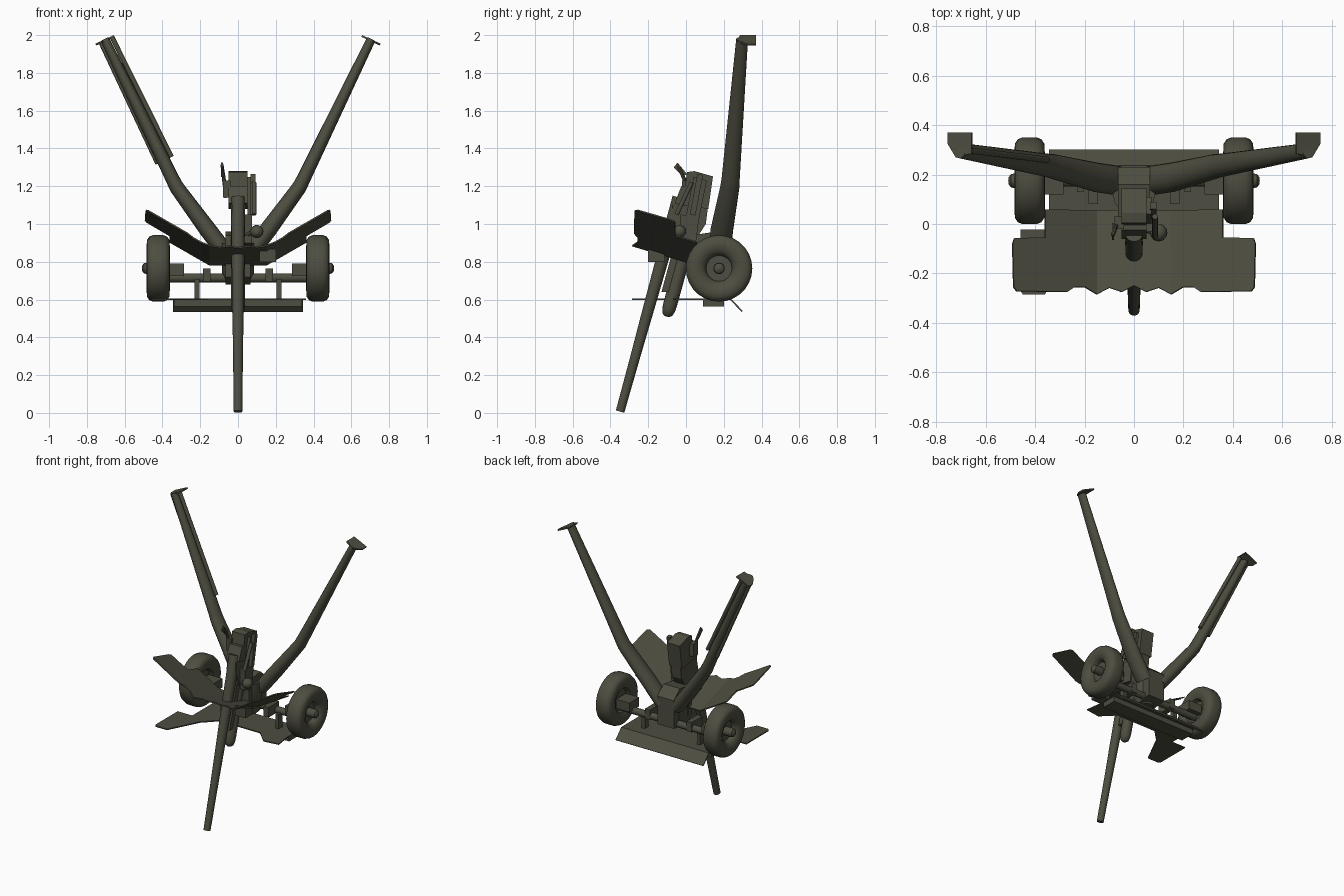
import bpy, bmesh, math
from mathutils import Vector

OLIVE = bpy.data.materials.new("dark_olive")
OLIVE.diffuse_color = (0.075, 0.075, 0.052, 1)


def make(name, bm, smooth=False):
    bmesh.ops.recalc_face_normals(bm, faces=bm.faces[:])
    me = bpy.data.meshes.new(name)
    bm.to_mesh(me)
    bm.free()
    me.materials.append(OLIVE)
    ob = bpy.data.objects.new(name, me)
    bpy.context.collection.objects.link(ob)
    if smooth:
        bpy.ops.object.select_all(action='DESELECT')
        ob.select_set(True)
        bpy.context.view_layer.objects.active = ob
        bpy.ops.object.shade_smooth_by_angle(angle=math.radians(40))
    return ob


def tube(name, pts, radii, sides=16, depth=1.0):
    """Rings along a path; depth stretches the section towards y."""
    bm = bmesh.new()
    pts = [Vector(p) for p in pts]
    whole = (pts[-1] - pts[0]).normalized()
    rings = []
    for i, p in enumerate(pts):
        d = whole
        if depth != 1.0:
            d = (pts[min(i + 1, len(pts) - 1)] - pts[max(i - 1, 0)]).normalized()
        ref = Vector((0, 1, 0)) if abs(d.y) < 0.9 else Vector((0, 0, 1))
        a = d.cross(ref).normalized()
        b = a.cross(d)
        r = radii[i]
        rings.append([bm.verts.new(p + a * r * math.cos(t) + b * r * depth * math.sin(t))
                      for t in (2 * math.pi * k / sides for k in range(sides))])
    for r0, r1 in zip(rings, rings[1:]):
        for k in range(sides):
            n = (k + 1) % sides
            bm.faces.new((r0[k], r0[n], r1[n], r1[k]))
    bm.faces.new(rings[0])
    bm.faces.new(rings[-1])
    return make(name, bm, True)


def prism(name, poly, x0, x1):
    """Side profile (y, z) extruded across x."""
    bm = bmesh.new()
    f = bm.faces.new([bm.verts.new((x0, y, z)) for y, z in poly])
    g = bmesh.ops.extrude_face_region(bm, geom=[f])
    bmesh.ops.translate(bm, vec=(x1 - x0, 0, 0),
                        verts=[v for v in g['geom'] if isinstance(v, bmesh.types.BMVert)])
    return make(name, bm)


def box(name, x0, x1, y0, y1, z0, z1):
    return prism(name, [(y0, z0), (y1, z0), (y1, z1), (y0, z1)], x0, x1)


def sheet(name, polys, thick=0.008):
    bm = bmesh.new()
    for poly in polys:
        bm.faces.new([bm.verts.new(p) for p in poly])
    bmesh.ops.remove_doubles(bm, verts=bm.verts[:], dist=1e-4)
    ob = make(name, bm)
    m = ob.modifiers.new("thickness", 'SOLIDIFY')
    m.thickness = thick
    m.offset = 0
    return ob


def axis(z, off=0.0):
    """Point on the tilted barrel line."""
    return (0, -0.349 + (z - 0.007) * 0.277 + off, z)


# barrel, recoil cylinder and cradle
tube("barrel", [axis(z) for z in (0.007, 0.3, 0.55, 0.9, 1.14)],
     [0.023, 0.026, 0.030, 0.035, 0.037], 20)
tube("recoil_cylinder", [axis(z, 0.108) for z in (0.51, 0.52, 0.545, 0.58, 1.0)],
     [0.012, 0.027, 0.035, 0.037, 0.037], 16)
prism("cradle", [(-0.13, 0.64), (-0.08, 0.64), (0.06, 1.05), (-0.01, 1.08)], -0.025, 0.025)

# breech
prism("breech_block", [(-0.06, 1.11), (-0.025, 1.2), (-0.005, 1.2), (0.005, 1.275), (0.045, 1.28),
                       (0.143, 1.252), (0.118, 1.08), (-0.03, 1.1)], -0.05, 0.05)
prism("breech_ring", [(-0.07, 1.1), (0.12, 1.12), (0.105, 1.0), (0.06, 0.93), (-0.04, 0.93),
                      (-0.075, 1.04)], -0.037, 0.037)
tube("breech_lever", [(-0.065, 0.0, 1.14), (-0.075, -0.01, 1.24), (-0.085, -0.045, 1.315)],
     [0.008, 0.01, 0.008], 8)
prism("lever_pad", [(-0.065, 1.30), (-0.045, 1.325), (0.005, 1.265), (-0.015, 1.25)], -0.089, -0.08)
box("lever_mount", -0.08, -0.04, -0.02, 0.03, 1.14, 1.23)

# sight and hand wheel gear on the right
prism("sight_plate", [(0.0, 1.04), (0.07, 1.03), (0.11, 1.23), (0.04, 1.25)], 0.05, 0.07)
prism("sight_rail", [(0.02, 1.05), (0.05, 1.045), (0.09, 1.26), (0.06, 1.265)], 0.065, 0.092)
tube("sight_tube", [(0.085, -0.05, 1.05), (0.085, 0.03, 1.22)], [0.012, 0.012], 10)
prism("elevation_box", [(-0.03, 0.9), (0.05, 0.88), (0.07, 1.04), (-0.03, 1.05)], 0.035, 0.075)
tube("elevation_knob", [(0.1, -0.035 + 0.035 * math.sin(a), 0.96 + 0.01 * math.sin(a))
                        for a in (-1.5, -0.9, -0.4, 0, 0.4, 0.9, 1.5)],
     [0.035 * math.cos(a) for a in (-1.5, -0.9, -0.4, 0, 0.4, 0.9, 1.5)], 14)
tube("elevation_shaft", [(0.03, -0.02, 0.94), (0.1, -0.035, 0.96)], [0.012, 0.012], 8)


# folded shield: flat centre, wings swept up
def sh(x, y):
    return (x, y, 0.785 + (0.05 - y) * 0.3 + max(0, abs(x) - 0.15) * 0.58)


crest = [(0.15, -0.285), (0.1, -0.258), (0.05, -0.275), (0, -0.25),
         (-0.05, -0.275), (-0.1, -0.258), (-0.15, -0.285)]
wing = [(0.15, 0.055), (0.36, 0.058), (0.36, -0.055), (0.485, -0.058), (0.492, -0.08),
        (0.488, -0.255), (0.475, -0.272), (0.27, -0.275), (0.24, -0.255), (0.2, -0.255), (0.15, -0.285)]
sheet("shield", [[sh(x, y) for x, y in [(-0.15, 0.055), (0.15, 0.055)] + crest]]
      + [[sh(s * x, y) for x, y in wing] for s in (1, -1)])
prism("shield_hatch", [(-0.2, 0.80), (-0.115, 0.80), (-0.115, 0.84), (-0.2, 0.868)], 0.115, 0.2)

# lower apron with one lobe left of the barrel, flap and curved guard
Z = 0.602
sheet("lower_apron", [[(x, y, Z) for x, y in
      [(0.345, 0.235), (0.345, 0.05), (0.36, -0.055), (0.25, -0.07), (0.16, 0.02), (-0.16, 0.02),
       (-0.25, -0.07), (-0.36, -0.285), (-0.45, -0.285), (-0.46, -0.27), (-0.46, -0.022),
       (-0.345, -0.022), (-0.345, 0.235)]],
      [(0.345, 0.235, Z), (-0.345, 0.235, Z), (-0.345, 0.298, 0.537), (0.345, 0.298, 0.537)]])
box("apron_beam", -0.34, 0.34, 0.09, 0.2, 0.562, 0.6)

# axle and saddle
tube("axle", [(-0.38, 0.175, 0.715), (0.38, 0.175, 0.715)], [0.024, 0.024], 14)
prism("saddle", [(0.03, 0.72), (0.1, 0.68), (0.23, 0.7), (0.23, 0.9), (0.16, 0.96), (0.03, 0.94)],
      -0.065, 0.065)
tube("pivot_drum", [(0, 0.12, 0.68), (0, 0.12, 0.74), (0, 0.12, 0.9)], [0.05, 0.085, 0.085], 16)

for s, side in ((1, "right"), (-1, "left")):
    # wheel: tyre, dished rim and hub in one turned profile
    prof = [(0.40, 0.001), (0.40, 0.075), (0.375, 0.085), (0.361, 0.115), (0.363, 0.15),
            (0.375, 0.168), (0.395, 0.176), (0.45, 0.176), (0.47, 0.168), (0.482, 0.15),
            (0.484, 0.115), (0.472, 0.088), (0.46, 0.075), (0.435, 0.068), (0.435, 0.03),
            (0.482, 0.03), (0.498, 0.027), (0.507, 0.015), (0.509, 0.001)]
    tube(side + "_wheel", [(s * x, 0.175, 0.765) for x, r in prof], [r for x, r in prof], 28)
    x0, x1 = sorted((s * 0.285, s * 0.39))
    box(side + "_axle_block", x0, x1, 0.12, 0.23, 0.725, 0.79)
    x0, x1 = sorted((s * 0.145, s * 0.185))
    box(side + "_axle_lug", x0, x1, 0.08, 0.2, 0.695, 0.765)
    x0, x1 = sorted((s * 0.205, s * 0.23))
    box(side + "_apron_strut", x0, x1, 0.13, 0.17, 0.6, 0.71)

    # split trail leg with spade plate on the end
    tube(side + "_trail_leg", [(s * 0.06, 0.175, 0.84), (s * 0.16, 0.19, 0.97), (s * 0.325, 0.232, 1.195),
                               (s * 0.345, 0.236, 1.235), (s * 0.705, 0.297, 1.978)],
         [0.046, 0.046, 0.039, 0.037, 0.024], 16, 1.3)
    sheet(side + "_spade", [[(s * x, y, 1.972 - (x - 0.705) * 0.47) for x, y in
          [(0.655, 0.37), (0.753, 0.37), (0.753, 0.325), (0.72, 0.27), (0.655, 0.285)]]], 0.01)

# two tool rods strapped along the left leg
tube("outer_tool_rod", [(-0.425, 0.26, 1.32), (-0.725, 0.297, 1.96)], [0.013, 0.013], 10)
tube("inner_tool_rod", [(-0.352, 0.26, 1.355), (-0.665, 0.297, 1.985)], [0.013, 0.013], 10)
